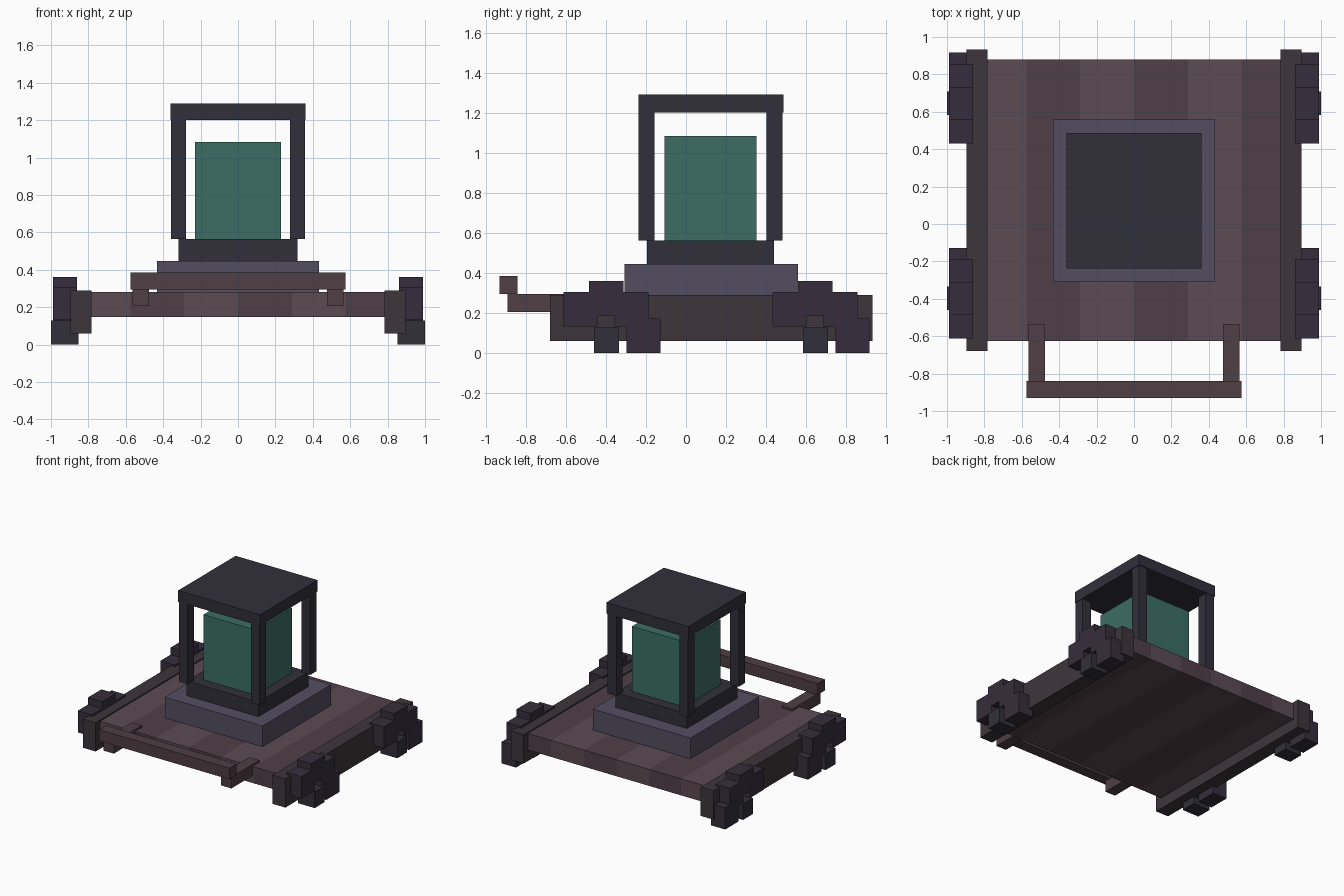
import bpy

if "Cube" in bpy.data.objects:
    bpy.data.objects.remove(bpy.data.objects["Cube"])


def material(name, r, g, b):
    m = bpy.data.materials.new(name)
    m.diffuse_color = (r, g, b, 1)
    m.use_nodes = True
    m.node_tree.nodes["Principled BSDF"].inputs["Base Color"].default_value = m.diffuse_color
    return m


plank_light = material("plank_light", 0.105, 0.070, 0.085)
plank_dark = material("plank_dark", 0.078, 0.050, 0.064)
timber = material("timber", 0.048, 0.036, 0.043)
handle_wood = material("handle_wood", 0.078, 0.050, 0.060)
wheel_wood = material("wheel_wood", 0.037, 0.027, 0.045)
iron = material("iron", 0.031, 0.029, 0.043)
stone = material("stone", 0.088, 0.076, 0.120)
glow = material("glow", 0.045, 0.155, 0.130)


def box(name, x, y, z, mat):
    """Axis-aligned box from (min, max) ranges."""
    spans = (x, y, z)
    bpy.ops.mesh.primitive_cube_add(size=1, location=[(a + b) / 2 for a, b in spans])
    ob = bpy.context.object
    ob.name = name
    ob.scale = [abs(b - a) for a, b in spans]
    bpy.ops.object.transform_apply(location=False, rotation=False, scale=True)
    ob.data.materials.append(mat)
    return ob


def pair(name, x, y, z, mat):
    """The same box on the right and the left."""
    box(name + "_right", x, y, z, mat)
    box(name + "_left", (-x[1], -x[0]), y, z, mat)


# Deck of six planks
for i in range(6):
    x0 = -0.864 + i * 0.288
    box(f"deck_plank_{i + 1}", (x0, x0 + 0.288), (-0.625, 0.88), (0.148, 0.28),
        plank_dark if i % 2 else plank_light)

# Side rails
pair("side_rail", (0.782, 0.895), (-0.68, 0.932), (0.06, 0.29), timber)

# Pull handle
pair("handle_arm", (0.475, 0.565), (-0.89, -0.535), (0.205, 0.295), handle_wood)
box("handle_bar", (-0.576, 0.576), (-0.93, -0.84), (0.295, 0.385), handle_wood)

# Blocky wheels: four rim segments and a hub block each
segments = [(-0.612, 0.132), (-0.483, 0.188), (-0.357, 0.132), (-0.297, 0.0)]
for end, dy in (("front", 0.0), ("back", 1.043)):
    for i, (y0, z0) in enumerate(segments):
        pair(f"{end}_wheel_segment_{i + 1}", (0.862, 0.988),
             (y0 + dy, y0 + dy + 0.17), (z0, z0 + 0.173), wheel_wood)
    pair(f"{end}_wheel_hub", (0.852, 1.0), (-0.46 + dy, -0.335 + dy), (0.0, 0.128), iron)

# Plinth and lantern
box("plinth", (-0.432, 0.432), (-0.307, 0.56), (0.276, 0.446), stone)
box("lantern_base", (-0.317, 0.317), (-0.195, 0.44), (0.446, 0.563), iron)
box("lantern_core", (-0.23, 0.23), (-0.108, 0.353), (0.563, 1.083), glow)
for end, y in (("front", (-0.237, -0.157)), ("back", (0.402, 0.482))):
    pair(f"{end}_lantern_post", (0.279, 0.357), y, (0.563, 1.2), iron)
box("lantern_roof", (-0.362, 0.362), (-0.238, 0.487), (1.2, 1.29), iron)
